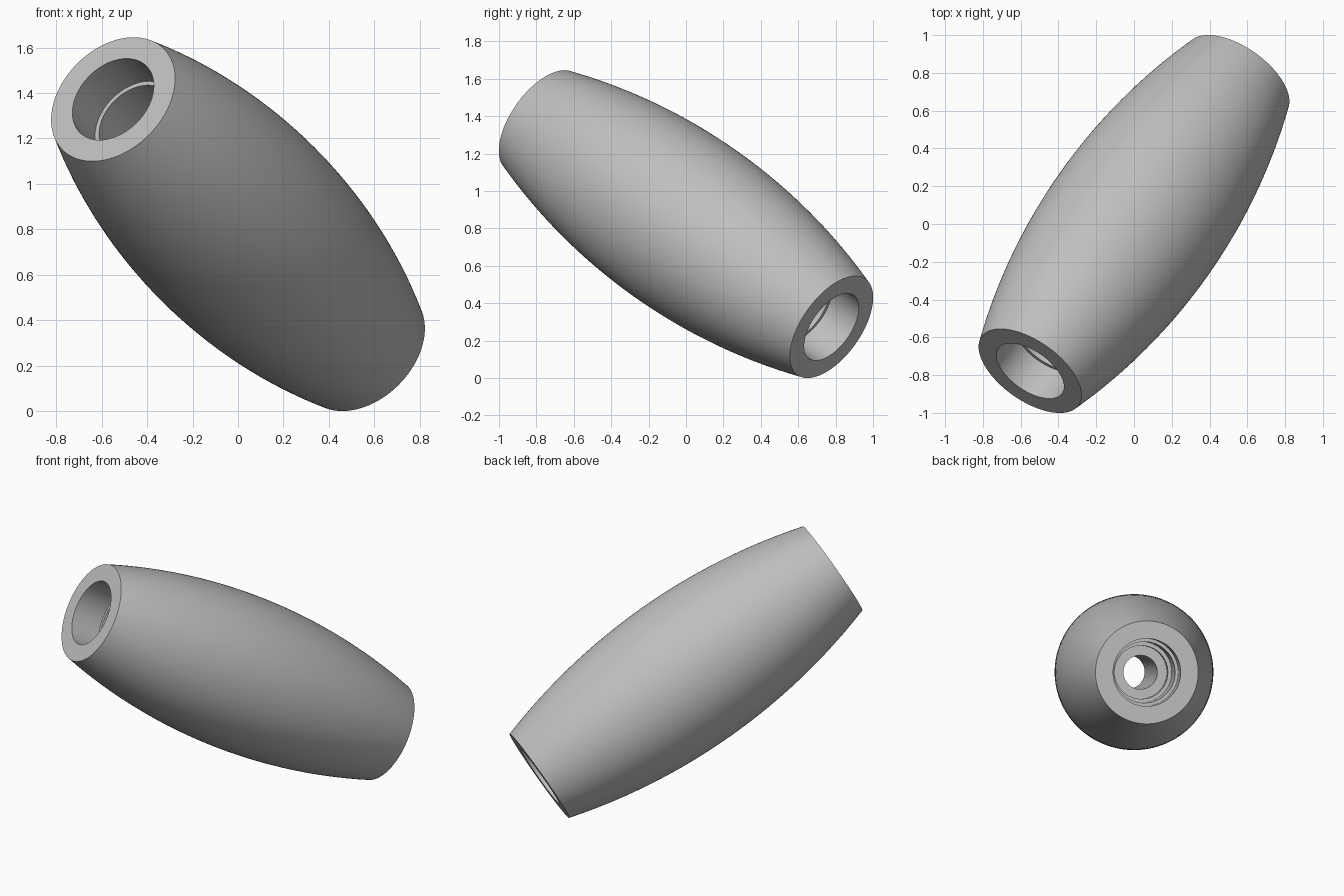
import bpy, bmesh, math
from mathutils import Vector

cube = bpy.data.objects.get("Cube")
if cube:
    bpy.data.objects.remove(cube, do_unlink=True)

HALF = 1.1          # half of the length along the axis
R_MID, R_END = 0.477, 0.315
ARC_STEPS, SIDES = 32, 128
AXIS = Vector((0.5, math.sqrt(0.5), -0.5))

# Single grey material
grey = bpy.data.materials.new("plain grey")
grey.use_nodes = True
colour = (0.52, 0.52, 0.52, 1)
grey.diffuse_color = colour
shader = next(n for n in grey.node_tree.nodes if n.type == 'BSDF_PRINCIPLED')
shader.inputs["Base Color"].default_value = colour


def barrel_radius(z):
    """Radius of the outer wall, a circular arc bulging at the middle."""
    sag = R_MID - R_END
    arc = (HALF ** 2 + sag ** 2) / (2 * sag)
    return R_MID - arc + math.sqrt(arc ** 2 - z ** 2)


# Outer wall from the lower end to the upper end
heights = [HALF * (2 * i / ARC_STEPS - 1) for i in range(ARC_STEPS + 1)]
outer = [(barrel_radius(z), z) for z in heights]

# Stepped bore, mirrored about the middle
bore = [(0.207, HALF), (0.207, 0.9), (0.187, 0.9), (0.187, 0.62),
        (0.163, 0.62), (0.163, 0.54), (0.104, 0.54)]
profile = outer + bore + [(r, -z) for r, z in reversed(bore)]

# Spin the closed profile around the axis
bm = bmesh.new()
verts = [bm.verts.new((r, 0, z)) for r, z in profile]
edges = [bm.edges.new((v, verts[(i + 1) % len(verts)])) for i, v in enumerate(verts)]
bmesh.ops.spin(bm, geom=verts + edges, cent=(0, 0, 0), axis=(0, 0, 1),
               angle=math.tau, steps=SIDES, use_merge=True)
bmesh.ops.remove_doubles(bm, verts=bm.verts, dist=1e-5)
bmesh.ops.recalc_face_normals(bm, faces=bm.faces)
mesh = bpy.data.meshes.new("barrel_roller")
bm.to_mesh(mesh)
bm.free()
mesh.materials.append(grey)

# Tilt the roller and rest it on the floor
roller = bpy.data.objects.new("barrel_roller", mesh)
bpy.context.collection.objects.link(roller)
roller.rotation_euler = AXIS.to_track_quat('Z', 'Y').to_euler()
roller.location.z = HALF * abs(AXIS.z) + R_END * math.sqrt(1 - AXIS.z ** 2)

bpy.ops.object.select_all(action='DESELECT')
roller.select_set(True)
bpy.context.view_layer.objects.active = roller
bpy.ops.object.shade_smooth_by_angle(angle=math.radians(30))
